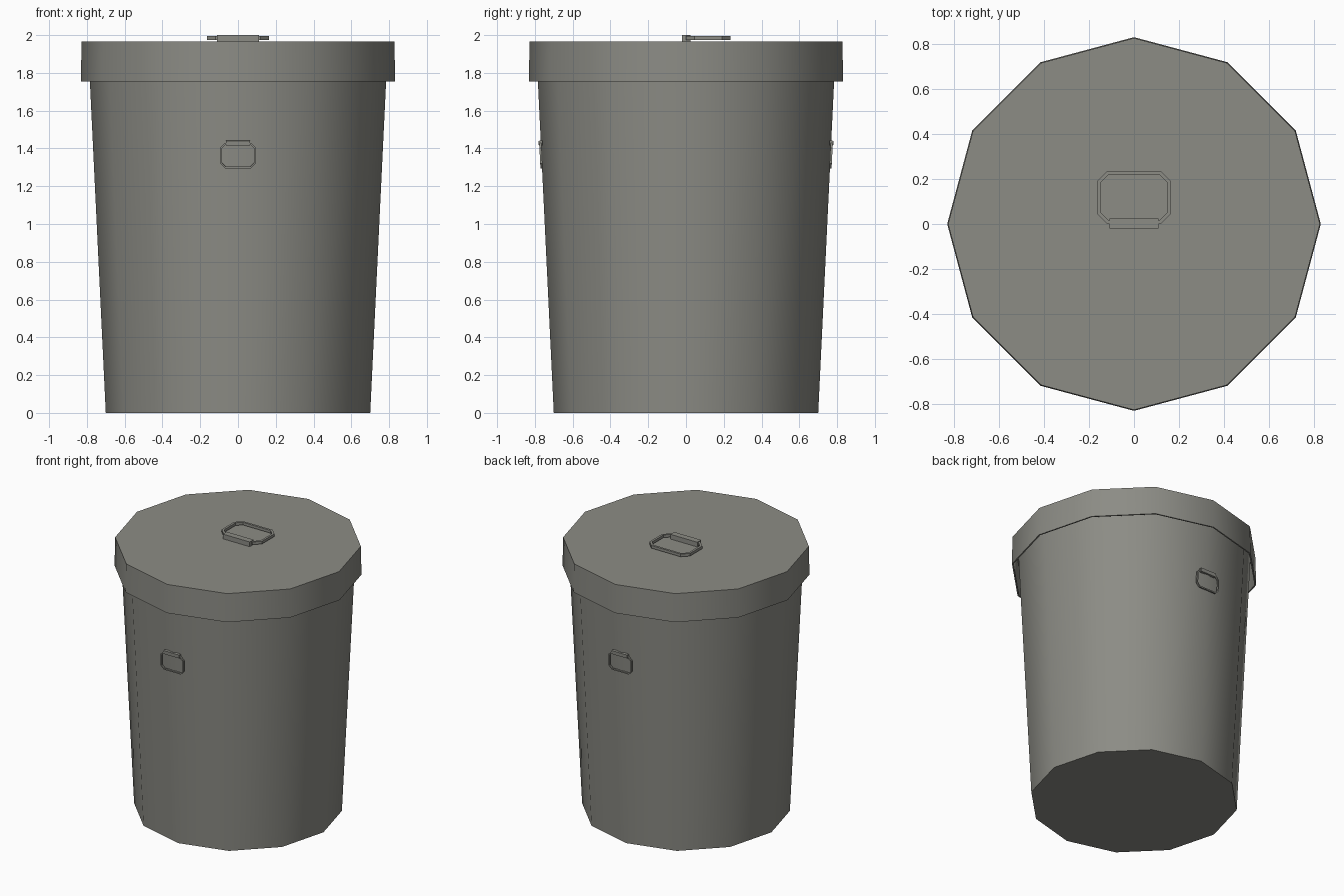
import bpy
import bmesh
import math

if "Cube" in bpy.data.objects:
    bpy.data.objects.remove(bpy.data.objects["Cube"])

SIDES = 12
TOP = 1.965

grey = bpy.data.materials.new("warm_grey_metal")
grey.use_nodes = True
colour = (0.262, 0.262, 0.235, 1)
grey.diffuse_color = colour
grey.node_tree.nodes["Principled BSDF"].inputs["Base Color"].default_value = colour


def finish(name, bm):
    """Turn a bmesh into a named, shaded object."""
    bmesh.ops.recalc_face_normals(bm, faces=bm.faces)
    mesh = bpy.data.meshes.new(name)
    bm.to_mesh(mesh)
    bm.free()
    mesh.materials.append(grey)
    obj = bpy.data.objects.new(name, mesh)
    bpy.context.collection.objects.link(obj)
    bpy.ops.object.select_all(action='DESELECT')
    obj.select_set(True)
    bpy.context.view_layer.objects.active = obj
    bpy.ops.object.shade_smooth_by_angle(angle=math.radians(40))
    return obj


def lathe(name, profile):
    """Twelve-sided solid from (radius, height) rings, capped at both ends."""
    bm = bmesh.new()
    rings = []
    for radius, z in profile:
        angles = [math.tau * i / SIDES for i in range(SIDES)]
        rings.append([bm.verts.new((radius * math.cos(a), radius * math.sin(a), z))
                      for a in angles])
    for low, high in zip(rings, rings[1:]):
        for i in range(SIDES):
            j = (i + 1) % SIDES
            bm.faces.new((low[i], low[j], high[j], high[i]))
    bm.faces.new(rings[0])
    bm.faces.new(rings[-1])
    return finish(name, bm)


def octagon(inset):
    """Rectangle outline with clipped corners, hinged along y = 0."""
    w, h, cut = 0.165 - inset, 0.1175 - inset, 0.045 - inset * 0.6
    quarter = [(w, h - cut), (w - cut, h)]
    pts = quarter + [(-x, y) for x, y in reversed(quarter)]
    pts += [(-x, -y) for x, y in pts]
    return [(x, y + 0.1175) for x, y in pts]


def handle(name, location, rotation, scale):
    """Clipped-corner ring held by a flat hinge bar."""
    bm = bmesh.new()
    loops = [[bm.verts.new((x, y, z)) for x, y in octagon(inset)]
             for inset, z in ((0, 0.01), (0, 0.03), (0.016, 0.03), (0.016, 0.01))]
    for a, b in zip(loops, loops[1:] + loops[:1]):
        for i in range(8):
            j = (i + 1) % 8
            bm.faces.new((a[i], a[j], b[j], b[i]))
    ring = finish(name + "_ring", bm)

    bm = bmesh.new()
    bmesh.ops.create_cube(bm, size=1)
    bmesh.ops.scale(bm, vec=(0.22, 0.045, 0.035), verts=bm.verts)
    bmesh.ops.translate(bm, vec=(0, 0.0025, 0.0175), verts=bm.verts)
    bar = finish(name + "_hinge", bm)

    for obj in (ring, bar):
        obj.location = location
        obj.rotation_euler = [math.radians(r) for r in rotation]
        obj.scale = (scale,) * 3


# Tapered bin body
lathe("bin_body", [(0.70, 0), (0.793, 1.94)])

# Overhanging lid with a hollow underside
lathe("lid", [(0.828, TOP), (0.832, 1.755), (0.822, 1.755), (0.818, 1.95)])

# Handles on the lid, front and back; side ones lean with the wall
handle("lid_handle", (0, 0, TOP), (0, 0, 0), 1)
handle("back_handle", (0, 0.76, 1.43), (-92.8, 0, 0), 0.575)
handle("front_handle", (0, -0.76, 1.43), (-92.8, 0, 180), 0.575)
